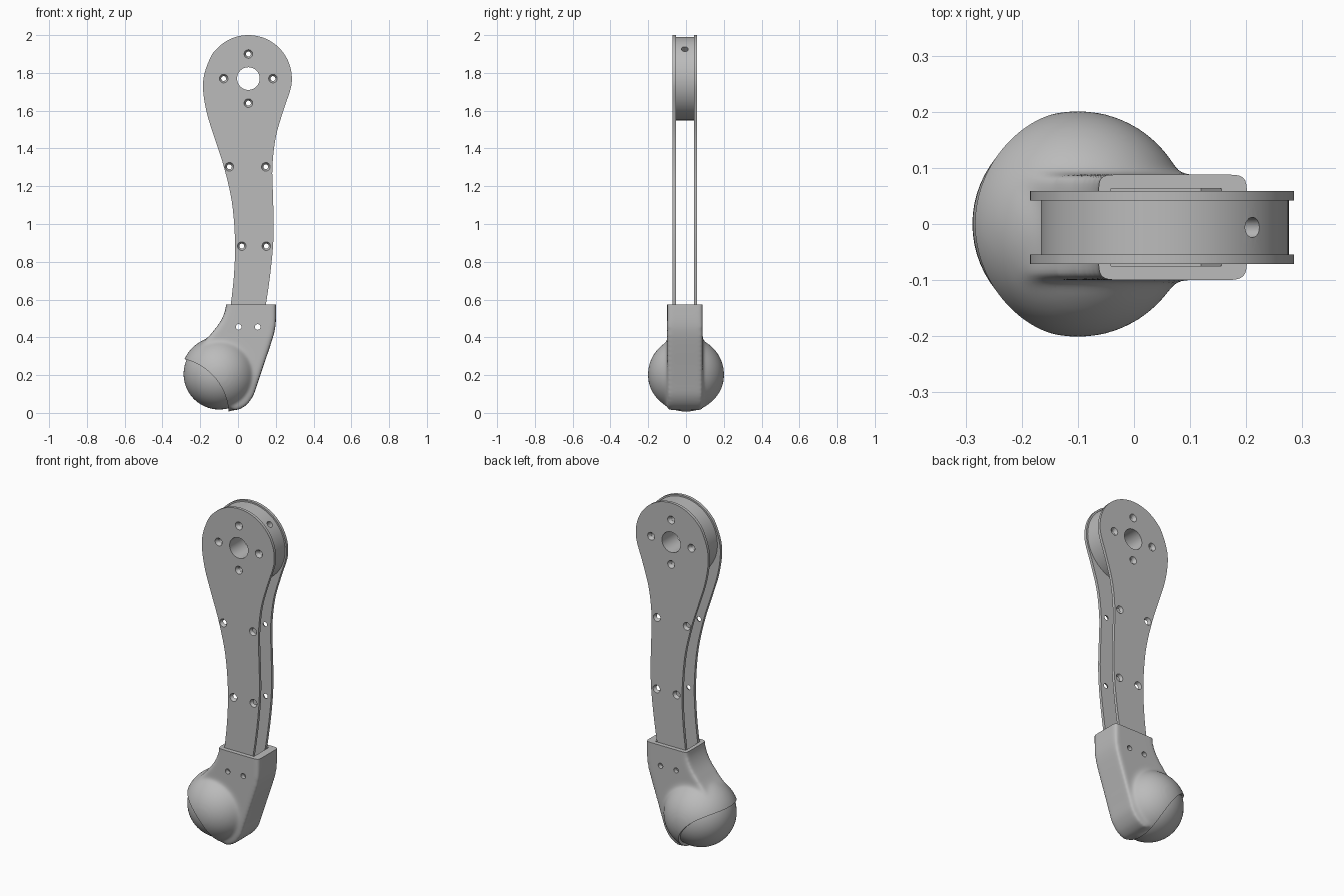
import bpy, bmesh, math
from mathutils import Vector, Matrix

if "Cube" in bpy.data.objects:
    bpy.data.objects.remove(bpy.data.objects["Cube"])

GREY = (0.5, 0.5, 0.5, 1)
mat = bpy.data.materials.new("plain grey")
mat.use_nodes = True
mat.diffuse_color = GREY
mat.node_tree.nodes["Principled BSDF"].inputs["Base Color"].default_value = GREY

MID = -0.006                      # middle of the plate pair in y
HUB = Vector((0.055, MID, 1.77))  # axis of the hub


def make(name, bm):
    bmesh.ops.recalc_face_normals(bm, faces=bm.faces)
    me = bpy.data.meshes.new(name)
    bm.to_mesh(me)
    bm.free()
    me.materials.append(mat)
    ob = bpy.data.objects.new(name, me)
    bpy.context.collection.objects.link(ob)
    return ob


def select(ob):
    bpy.ops.object.select_all(action='DESELECT')
    ob.select_set(True)
    bpy.context.view_layer.objects.active = ob


def modify(ob, kind, **settings):
    select(ob)
    mod = ob.modifiers.new(kind, kind)
    for key, value in settings.items():
        setattr(mod, key, value)
    bpy.ops.object.modifier_apply(modifier=mod.name)


def cut(ob, cutter):
    modify(ob, 'BOOLEAN', object=cutter, operation='DIFFERENCE', solver='EXACT')
    bpy.data.objects.remove(cutter)


def smooth(ob, angle=30):
    select(ob)
    bpy.ops.object.shade_smooth_by_angle(angle=math.radians(angle))


def add_prism(bm, outline, y0, y1):
    """Add a closed solid: an x-z outline drawn out along y."""
    near = [bm.verts.new((x, y0, z)) for x, z in outline]
    far = [bm.verts.new((x, y1, z)) for x, z in outline]
    bm.faces.new(near)
    bm.faces.new(far[::-1])
    for i in range(len(near)):
        bm.faces.new((near[i], near[i - 1], far[i - 1], far[i]))


def prism(name, outline, y0, y1):
    bm = bmesh.new()
    add_prism(bm, outline, y0, y1)
    return make(name, bm)


def rods(name, centres, r0, r1, y0, y1, segments=24):
    """Cylinders or cones along y at several x-z centres."""
    bm = bmesh.new()
    for x, z in centres:
        place = Matrix.Translation((x, (y0 + y1) / 2, z)) @ \
            Matrix.Rotation(-math.pi / 2, 4, 'X')
        bmesh.ops.create_cone(bm, cap_ends=True, segments=segments,
                              radius1=r0, radius2=r1, depth=y1 - y0, matrix=place)
    return make(name, bm)


def add_ball(bm, centre, radius):
    bmesh.ops.create_uvsphere(bm, u_segments=64, v_segments=32, radius=radius,
                              matrix=Matrix.Translation(centre))


def spline(points, steps=5):
    """Catmull-Rom through an open list of points."""
    pts = [Vector(p) for p in points]
    pts = [2 * pts[0] - pts[1]] + pts + [2 * pts[-1] - pts[-2]]
    out = []
    for a, b, c, d in zip(pts, pts[1:], pts[2:], pts[3:]):
        for i in range(steps):
            t = i / steps
            out.append(0.5 * (2 * b + (c - a) * t + (2 * a - 5 * b + 4 * c - d) * t * t
                              + (3 * b - a - 3 * c + d) * t ** 3))
    return out + [pts[-2]]


# Outline of the side plates: right edge up, round head, left edge down
right_edge = [(0.115, 0.42), (0.15, 0.59), (0.178, 0.8), (0.189, 0.97),
              (0.185, 1.15), (0.182, 1.3), (0.2, 1.46), (0.24, 1.6)]
head = [(HUB.x + 0.23 * math.cos(math.radians(a)), HUB.z + 0.23 * math.sin(math.radians(a)))
        for a in range(-15, 151, 15)]
left_edge = [(-0.179, 1.79), (-0.184, 1.7), (-0.163, 1.58), (-0.122, 1.45),
             (-0.074, 1.3), (-0.033, 1.12), (-0.016, 0.92), (-0.02, 0.75),
             (-0.036, 0.59), (-0.06, 0.42)]
plate_outline = spline(right_edge + head + left_edge)

hub_holes = [(HUB.x, HUB.z + 0.13), (HUB.x, HUB.z - 0.13),
             (HUB.x - 0.131, HUB.z), (HUB.x + 0.13, HUB.z)]
arm_holes = [(-0.046, 1.303), (0.147, 1.303), (0.02, 0.883), (0.15, 0.883)]
foot_holes = [(0.003, 0.455), (0.104, 0.455)]

# Two side plates with countersunk screw holes
for name, side in (("front_plate", -1), ("back_plate", 1)):
    y0, y1 = sorted((MID + side * 0.048, MID + side * 0.065))
    plate = prism(name, plate_outline, y0, y1)
    cut(plate, rods("bore", [(HUB.x, HUB.z)], 0.06, 0.06, y0 - 0.1, y1 + 0.1, 48))
    cut(plate, rods("drill", hub_holes + arm_holes, 0.013, 0.013, y0 - 0.1, y1 + 0.1))
    cut(plate, rods("foot_drill", foot_holes, 0.015, 0.015, y0 - 0.1, y1 + 0.1))
    low, high = (0.024, 0.012) if side < 0 else (0.012, 0.024)
    cut(plate, rods("sink", hub_holes + arm_holes, low, high, y0 - 0.002, y1 + 0.002))
    smooth(plate)

# Hub drum with bore, screw holes and one radial hole
hub = rods("hub", [(HUB.x, HUB.z)], 0.221, 0.221, MID - 0.048, MID + 0.048, 96)
cut(hub, rods("bore", [(HUB.x, HUB.z)], 0.06, 0.06, -0.2, 0.2, 48))
cut(hub, rods("drill", hub_holes, 0.013, 0.013, -0.2, 0.2))
bm = bmesh.new()
out = Vector((1, 0, 1)).normalized()
bmesh.ops.create_cone(bm, cap_ends=True, segments=24, radius1=0.018, radius2=0.018, depth=0.25,
                      matrix=Matrix.Translation(HUB + out * 0.15) @ Matrix.Rotation(math.pi / 4, 4, 'Y'))
cut(hub, make("radial_drill", bm))
smooth(hub)

# Foot shell: round cup and socket neck, fused and softened into one skin
neck_outline = spline([(-0.064, 0.66), (-0.064, 0.56), (-0.092, 0.485), (-0.145, 0.415),
                       (-0.2, 0.34), (-0.17, 0.2), (-0.05, 0.03), (0.02, 0.025),
                       (0.075, 0.08), (0.105, 0.16), (0.135, 0.25), (0.169, 0.35),
                       (0.193, 0.43), (0.201, 0.5), (0.201, 0.66)], 3)
bm = bmesh.new()
add_ball(bm, (-0.1, 0, 0.202), 0.202)
add_prism(bm, neck_outline, MID - 0.094, MID + 0.094)
shell = make("foot_shell", bm)
modify(shell, 'REMESH', mode='VOXEL', voxel_size=0.0085)
modify(shell, 'SMOOTH', factor=0.5, iterations=22)

# Flat socket top, plate pocket, arched mouth and screw holes
cut(shell, prism("top_cut", [(-0.5, 0.575), (0.5, 0.575), (0.5, 0.8), (-0.5, 0.8)], -0.5, 0.5))
cut(shell, prism("pocket", [(-0.064, 0.415), (0.119, 0.415), (0.157, 0.58), (0.157, 0.7),
                            (-0.04, 0.7), (-0.04, 0.58)], MID - 0.069, MID + 0.069))
cut(shell, rods("mouth_cut", [(-0.354, -0.012)], 0.305, 0.305, -0.5, 0.5, 128))
cut(shell, rods("drill", foot_holes, 0.015, 0.015, -0.5, 0.5))
smooth(shell, 35)

# Ball held in the foot
bm = bmesh.new()
add_ball(bm, (-0.1, 0, 0.206), 0.188)
smooth(make("foot_ball", bm))
